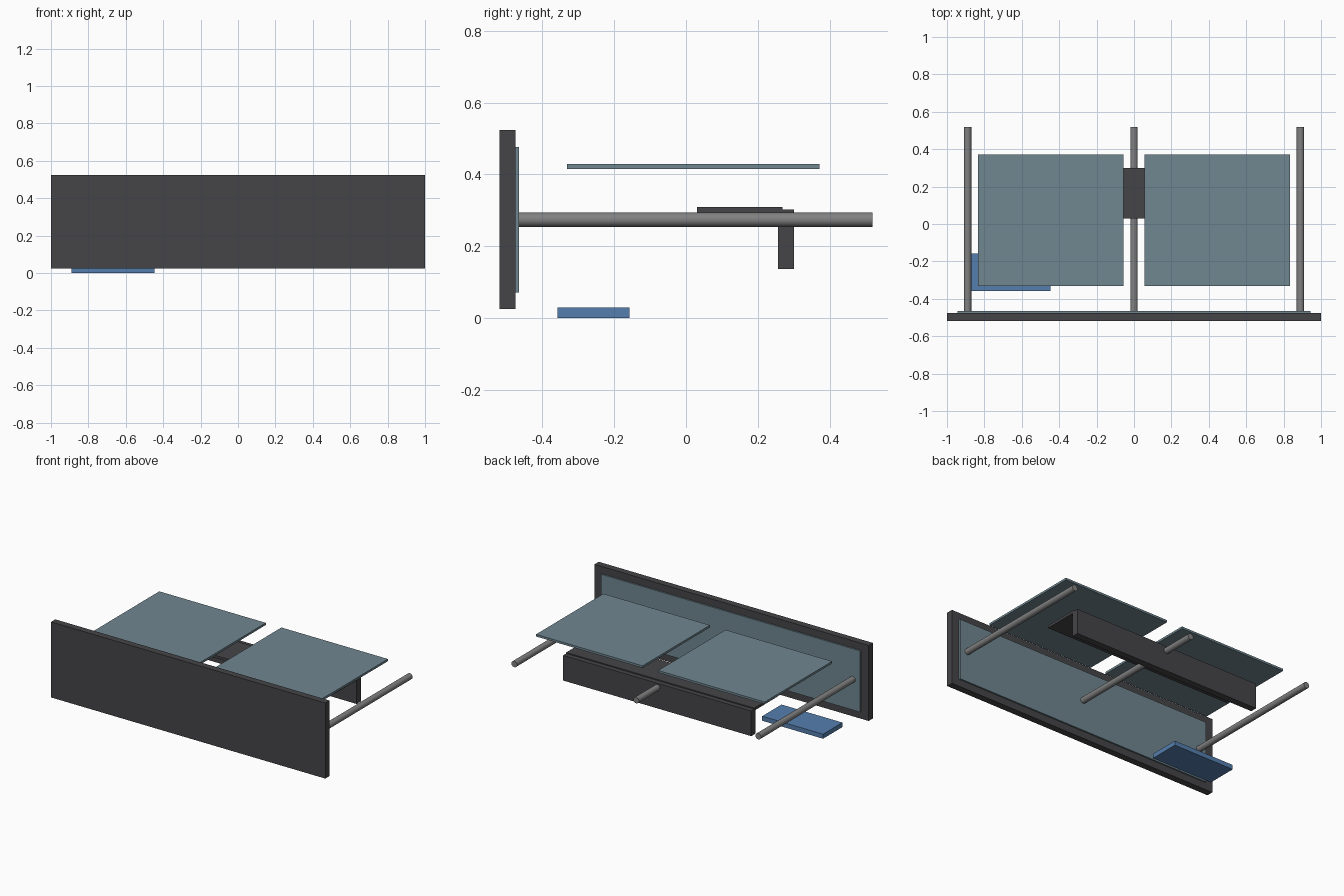
import bpy, math

if "Cube" in bpy.data.objects:
    bpy.data.objects.remove(bpy.data.objects["Cube"])


def material(name, rgb):
    m = bpy.data.materials.new(name)
    m.diffuse_color = (*rgb, 1)
    m.use_nodes = True
    m.node_tree.nodes["Principled BSDF"].inputs["Base Color"].default_value = m.diffuse_color
    return m


DARK = material("dark_grey", (0.06, 0.06, 0.065))
TEAL = material("slate_teal", (0.16, 0.24, 0.28))
BLUE = material("blue", (0.09, 0.21, 0.42))
STEEL = material("steel", (0.22, 0.22, 0.22))


def box(name, x, y, z, mat):
    """Box from its (min, max) range on each axis."""
    bpy.ops.mesh.primitive_cube_add(size=1, location=[(a + b) / 2 for a, b in (x, y, z)])
    o = bpy.context.object
    o.name = name
    o.scale = [b - a for a, b in (x, y, z)]
    bpy.ops.object.transform_apply(location=False, rotation=False, scale=True)
    o.data.materials.append(mat)
    return o


def rod(name, x, y, z, radius):
    bpy.ops.mesh.primitive_cylinder_add(vertices=32, radius=radius, depth=y[1] - y[0],
                                        location=(x, sum(y) / 2, z),
                                        rotation=(math.pi / 2, 0, 0))
    o = bpy.context.object
    o.name = name
    o.data.materials.append(STEEL)
    bpy.ops.object.shade_smooth_by_angle()


# Upright front panel and its thin inner lining
box("front_panel", (-1, 1), (-0.519, -0.475), (0.025, 0.523), DARK)
box("panel_lining", (-0.944, 0.944), (-0.475, -0.465), (0.072, 0.476), TEAL)

# Three rods running back from the panel
for label, x in (("left", -0.89), ("middle", 0), ("right", 0.89)):
    rod(label + "_rod", x, (-0.465, 0.519), 0.274, 0.02)

# Two raised flat plates
for label, x in (("left", (-0.834, -0.057)), ("right", (0.057, 0.834))):
    box(label + "_plate", x, (-0.331, 0.371), (0.415, 0.429), TEAL)

# L-shaped cross shelf
box("shelf_top", (-0.686, 0.686), (0.03, 0.268), (0.293, 0.310), DARK)
box("shelf_back", (-0.686, 0.686), (0.256, 0.300), (0.137, 0.303), DARK)

# Low block on the floor
box("floor_block", (-0.89, -0.446), (-0.358, -0.157), (0, 0.03), BLUE)
